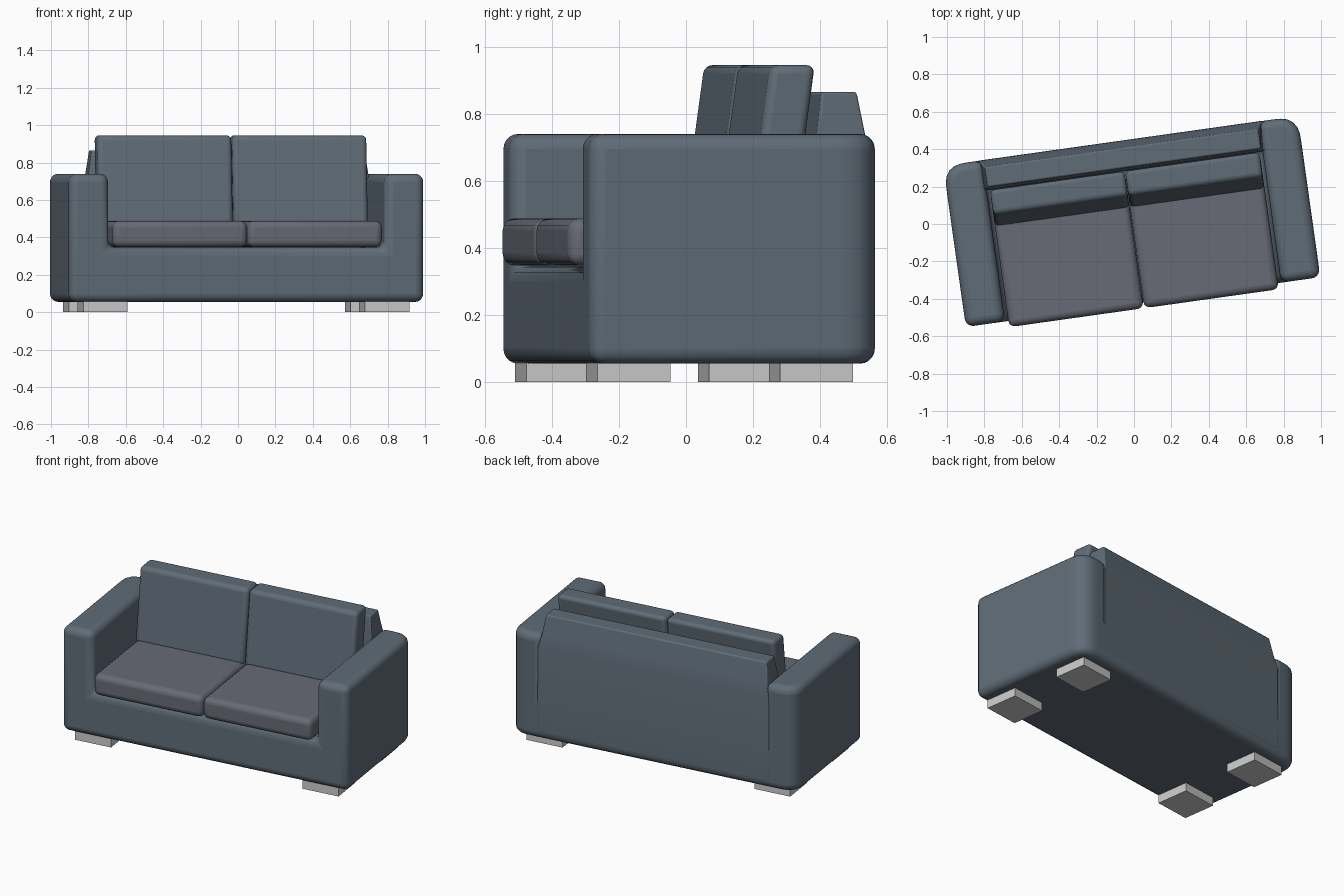
import bpy, bmesh, math

if "Cube" in bpy.data.objects:
    bpy.data.objects.remove(bpy.data.objects["Cube"])

TURN = math.radians(8)      # whole sofa is turned on the floor
CX = -0.01                  # sofa centre line in its own frame


def material(name, rgb):
    m = bpy.data.materials.new(name)
    m.diffuse_color = (*rgb, 1)
    m.use_nodes = True
    m.node_tree.nodes["Principled BSDF"].inputs["Base Color"].default_value = m.diffuse_color
    return m


fabric = material("slate_fabric", (0.115, 0.15, 0.185))
seat_fabric = material("seat_fabric", (0.135, 0.145, 0.18))


def finish(name, bm, mat=None, bevel=0, segments=4, angle=40):
    bmesh.ops.recalc_face_normals(bm, faces=bm.faces)
    me = bpy.data.meshes.new(name)
    bm.to_mesh(me)
    bm.free()
    ob = bpy.data.objects.new(name, me)
    bpy.context.collection.objects.link(ob)
    ob.rotation_euler.z = TURN
    if mat:
        me.materials.append(mat)
    if bevel:
        b = ob.modifiers.new("round", 'BEVEL')
        b.width, b.segments = bevel, segments
        b.limit_method, b.angle_limit = 'ANGLE', math.radians(angle)
        b.use_clamp_overlap = False
        bpy.ops.object.select_all(action='DESELECT')
        ob.select_set(True)
        bpy.context.view_layer.objects.active = ob
        bpy.ops.object.shade_smooth_by_angle(angle=math.radians(40))
    return ob


def prism(points_a, points_b):
    """Solid between two matching outlines."""
    bm = bmesh.new()
    a = [bm.verts.new(p) for p in points_a]
    b = [bm.verts.new(p) for p in points_b]
    bm.faces.new(a)
    bm.faces.new(b[::-1])
    for i in range(len(a)):
        j = (i + 1) % len(a)
        bm.faces.new((a[i], b[i], b[j], a[j]))
    return bm


def side_prism(profile, x0, x1):
    return prism([(x0, y, z) for y, z in profile], [(x1, y, z) for y, z in profile])


# Body: U-shaped front outline (base and arms) run from front to back
half = [(0.957, 0.055), (0.957, 0.74), (0.745, 0.74), (0.745, 0.345)]
outline = half + [(-x, z) for x, z in reversed(half)]
bm = prism([(CX + x, -0.42, z) for x, z in outline],
           [(CX + x, 0.45, z) for x, z in outline])
corners = [e for e in bm.edges if all(v.co.y > 0.4 and abs(v.co.x - CX) > 0.9 for v in e.verts)
           and abs(e.verts[0].co.z - e.verts[1].co.z) > 0.5]
bmesh.ops.bevel(bm, geom=corners, offset=0.13, segments=6, profile=0.6, affect='EDGES')
finish("body", bm, fabric, 0.045, 5)

# Backrest: leaning panel that narrows above the arms
profile = [(0.275, 0.30), (0.29, 0.74), (0.305, 0.865), (0.412, 0.865),
           (0.435, 0.74), (0.45, 0.66), (0.451, 0.10), (0.40, 0.07)]
bm = side_prism(profile, CX - 0.775, CX + 0.775)
for v in bm.verts:
    if v.co.z > 0.7:
        w = 0.755 if v.co.z < 0.8 else 0.737
        v.co.x = CX + math.copysign(w, v.co.x - CX)
finish("backrest", bm, fabric, 0.008, 2, 50)

# Cushions: two on the seat, two leaning on the backrest
for side, x0 in (("left", CX - 0.728), ("right", CX + 0.001)):
    bm = side_prism([(-0.453, 0.348), (-0.453, 0.488), (0.28, 0.488), (0.28, 0.348)],
                    x0, x0 + 0.727)
    finish(side + "_seat_cushion", bm, seat_fabric, 0.035)
    bm = side_prism([(0.09, 0.47), (0.155, 0.945), (0.29, 0.945), (0.225, 0.47)],
                    x0 + 0.001, x0 + 0.726)
    finish(side + "_back_cushion", bm, fabric, 0.025)

# Feet: four flat blocks
for sx, side in ((-1, "left"), (1, "right")):
    for sy, end in ((-1, "front"), (1, "back")):
        x, y = CX + sx * 0.76, sy * 0.275 - 0.004
        bm = side_prism([(y - 0.11, 0), (y + 0.11, 0), (y + 0.11, 0.07), (y - 0.11, 0.07)],
                        x - 0.12, x + 0.12)
        finish(f"{end}_{side}_foot", bm)
